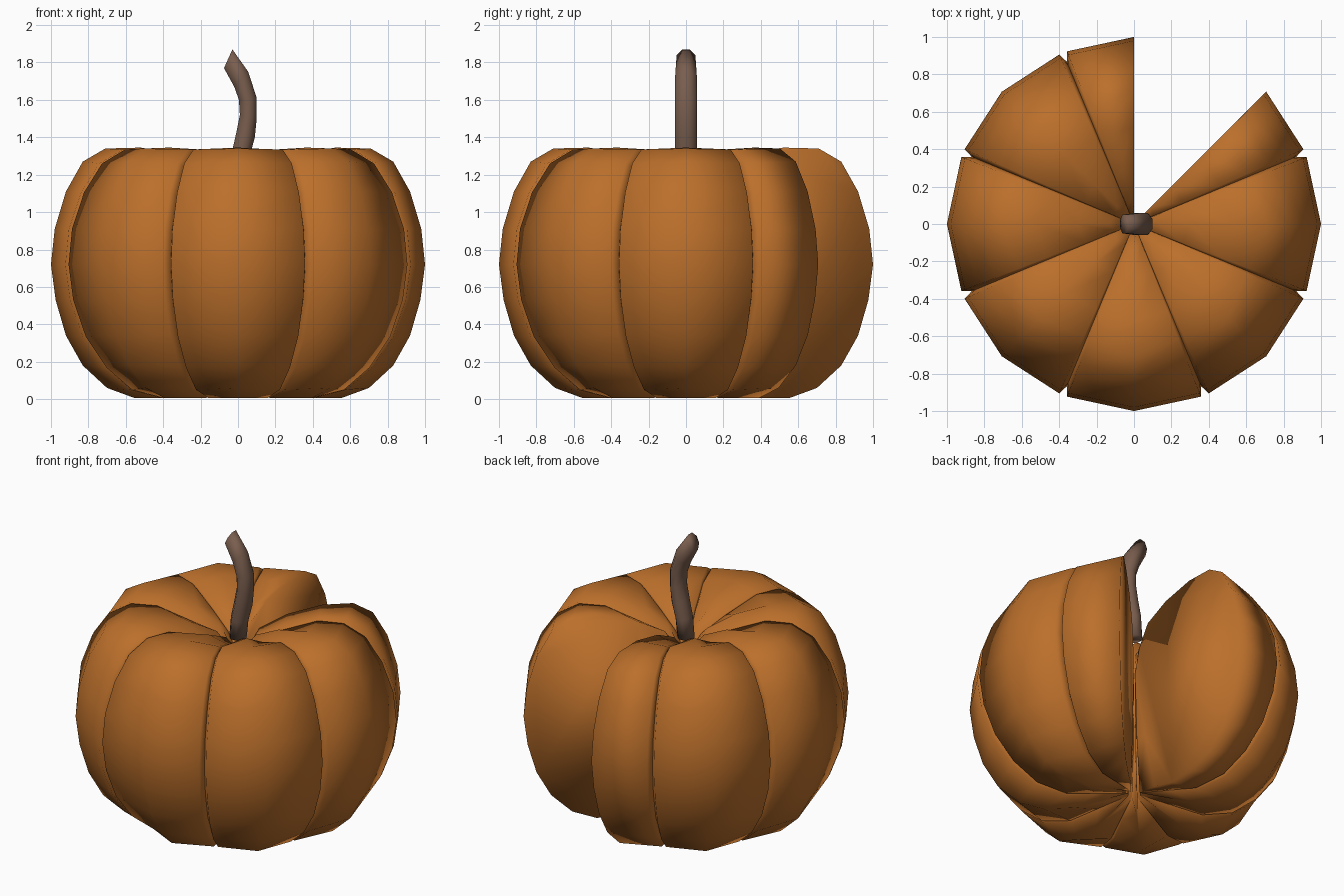
import bpy, bmesh
from math import sin, cos, pi, radians

if "Cube" in bpy.data.objects:
    bpy.data.objects.remove(bpy.data.objects["Cube"])


def material(name, rgb):
    m = bpy.data.materials.new(name)
    m.diffuse_color = (*rgb, 1)
    m.use_nodes = True
    m.node_tree.nodes["Principled BSDF"].inputs["Base Color"].default_value = m.diffuse_color
    return m


def finish(name, bm, mat):
    bmesh.ops.recalc_face_normals(bm, faces=bm.faces)
    for f in bm.faces:
        f.smooth = True
    me = bpy.data.meshes.new(name)
    bm.to_mesh(me)
    bm.free()
    ob = bpy.data.objects.new(name, me)
    bpy.context.collection.objects.link(ob)
    me.materials.append(mat)
    return ob


def loft(bm, rings):
    """Join closed rings of points and cap both ends."""
    vs = [[bm.verts.new(p) for p in r] for r in rings]
    n = len(vs[0])
    for a, b in zip(vs, vs[1:]):
        for i in range(n):
            j = (i + 1) % n
            bm.faces.new((a[i], a[j], b[j], b[i]))
    bm.faces.new(vs[0])
    bm.faces.new(vs[-1])


# slice cross-sections (radius, height): ridge in the middle, edge by the groove
RIDGE = [(.01, .92), (.10, .45), (.19, .05), (.36, .005), (.55, .005), (.70, .06),
         (.83, .18), (.92, .34), (.975, .53), (1, .72), (.98, .91), (.92, 1.11),
         (.83, 1.27), (.71, 1.34), (.52, 1.345), (.30, 1.30), (.13, 1.22), (.05, 1.08)]
EDGE = [(.01, .92), (.02, .45), (.04, .08), (.25, .04), (.43, .005), (.62, .05),
        (.77, .17), (.89, .335), (.963, .53), (.99, .72), (.97, .91), (.90, 1.105),
        (.795, 1.26), (.66, 1.335), (.50, 1.335), (.28, 1.25), (.11, 1.17), (.03, 1.08)]
# side face, pulled in slightly so neighbouring slices touch in the groove
SIDE = [(r * .945, .72 + (z - .72) * .965) for r, z in EDGE]


def ring(profile, deg):
    a = radians(deg)
    return [(r * cos(a), r * sin(a), z) for r, z in profile]


orange = material("orange_skin", (.50, .16, .024))
brown = material("stem_brown", (.19, .11, .075))

# pumpkin slices; the two beside the gap at the back are halves
for k in range(8):
    mid = 45 * k
    cols = [(SIDE, -22.6), (EDGE, -21.2), (RIDGE, 0), (EDGE, 21.2), (SIDE, 22.6)]
    if mid == 45:
        cols = cols[:3]
    elif mid == 90:
        cols = cols[2:]
    bm = bmesh.new()
    loft(bm, [ring(p, mid + d) for p, d in cols])
    finish(f"pumpkin_slice_{k + 1}", bm, orange)

# curved stem: left and right outline points (x, z) with half depth
STEM = [((-.05, 1.17), (.05, 1.17), .05), ((-.035, 1.31), (.06, 1.29), .058),
        ((-.01, 1.42), (.09, 1.40), .06), ((.01, 1.52), (.10, 1.50), .06),
        ((.005, 1.60), (.10, 1.61), .06), ((-.02, 1.67), (.055, 1.75), .058),
        ((-.075, 1.77), (-.03, 1.87), .05)]
rings = []
for (lx, lz), (rx, rz), d in STEM:
    pts = []
    for i in range(8):
        a = pi * (i + .5) / 4
        t = .5 + .5 * cos(a) / cos(pi / 8)
        pts.append((lx + (rx - lx) * t, d * sin(a) / cos(pi / 8), lz + (rz - lz) * t))
    rings.append(pts)
bm = bmesh.new()
loft(bm, rings)
finish("stem", bm, brown)
